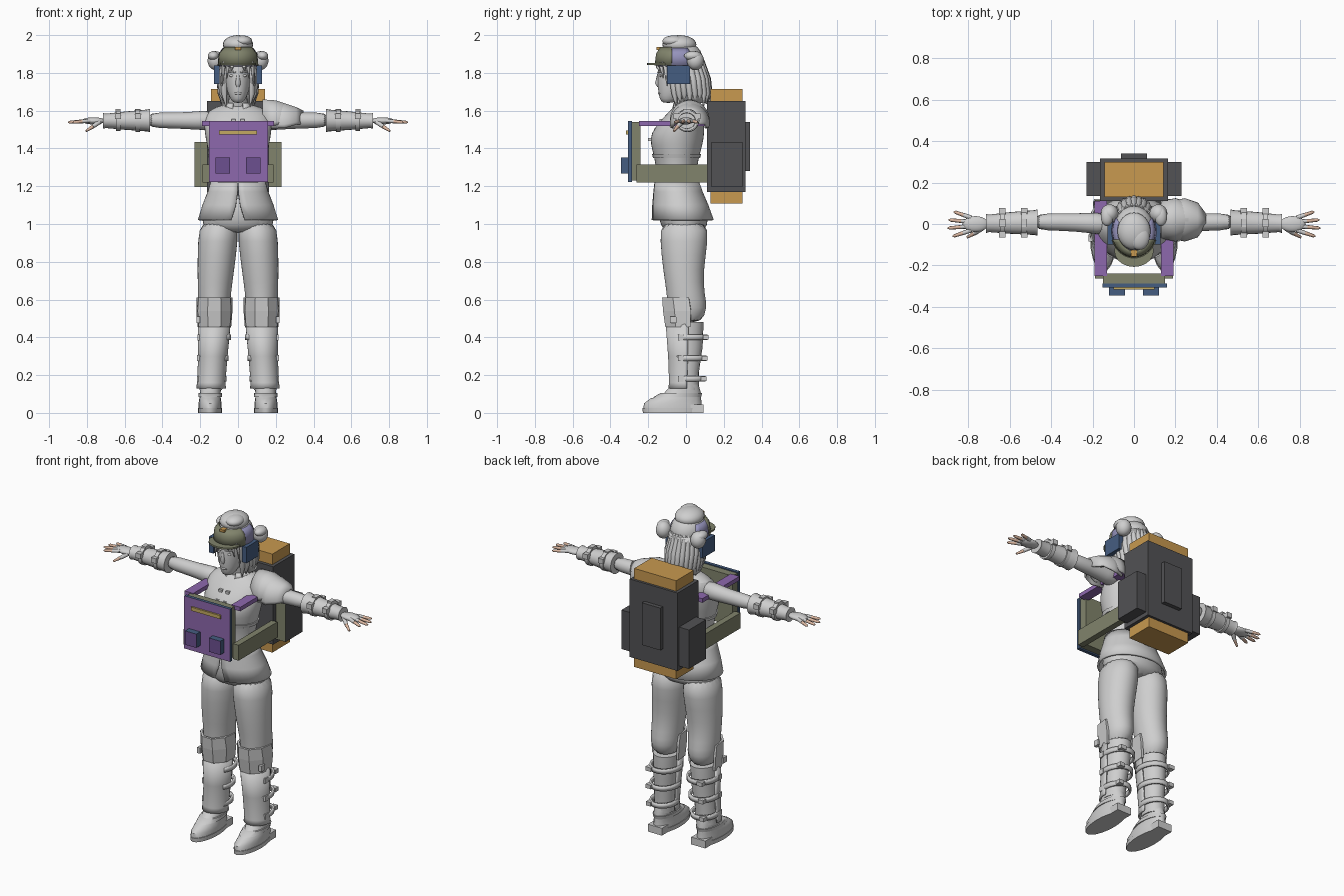
import bpy, bmesh, math
from math import pi, sin, cos
from mathutils import Vector, Matrix

if "Cube" in bpy.data.objects:
    bpy.data.objects.remove(bpy.data.objects["Cube"])


def material(name, *rgb):
    m = bpy.data.materials.new(name)
    m.use_nodes = True
    m.diffuse_color = (*rgb, 1)
    m.node_tree.nodes["Principled BSDF"].inputs["Base Color"].default_value = (*rgb, 1)
    return m


GREY = material("pale grey", .62, .62, .62)
DARK = material("charcoal", .085, .085, .09)
ORANGE = material("orange", .58, .32, .08)
PURPLE = material("purple", .27, .14, .42)
VIOLET = material("dark violet", .15, .08, .28)
OLIVE = material("olive", .22, .23, .15)
BLUE = material("navy blue", .06, .11, .22)
YELLOW = material("yellow", .55, .40, .12)
SKIN = material("skin", .72, .48, .36)
LAVENDER = material("lavender", .30, .29, .50)


def finish(bm, name, mat, mirror=False, smooth=False, subdivide=False, thick=0, front=None):
    """Turn a bmesh into a named object with its modifiers and colours."""
    bmesh.ops.recalc_face_normals(bm, faces=bm.faces)
    mesh = bpy.data.meshes.new(name)
    bm.to_mesh(mesh)
    bm.free()
    mesh.materials.append(mat)
    if front:
        mesh.materials.append(front)
        for face in mesh.polygons:
            face.material_index = int(face.normal.y < -.9)
    if smooth:
        mesh.shade_smooth()
        mesh.set_sharp_from_angle(angle=math.radians(45))
    obj = bpy.data.objects.new(name, mesh)
    bpy.context.collection.objects.link(obj)
    if mirror:
        obj.modifiers.new("Mirror", "MIRROR").use_mirror_merge = False
    if subdivide:
        obj.modifiers.new("Subdivision", "SUBSURF").levels = 1
        obj.modifiers["Subdivision"].render_levels = 1
    if thick:
        solid = obj.modifiers.new("Solidify", "SOLIDIFY")
        solid.thickness, solid.offset = thick, 0
    return obj


def box(name, x, y, z, mat, **kw):
    """Block between pairs of limits on each axis."""
    bm = bmesh.new()
    spans = [Vector(p) for p in zip(x, y, z)]
    size, mid = spans[1] - spans[0], (spans[0] + spans[1]) / 2
    bmesh.ops.create_cube(bm, size=1, matrix=Matrix.Translation(mid) @ Matrix.Diagonal((*size, 1)))
    return finish(bm, name, mat, **kw)


def ball(name, centre, radii, mat, **kw):
    bm = bmesh.new()
    place = Matrix.Translation(centre) @ Matrix.Diagonal((*radii, 1))
    bmesh.ops.create_uvsphere(bm, u_segments=24, v_segments=14, radius=1, matrix=place)
    return finish(bm, name, mat, smooth=True, **kw)


def loft(name, rings, mat, axis="z", sides=20, opening=None, **kw):
    """Skin ovals (along, centre a, centre b, radius a, radius b, gap); opening is the gap's direction."""
    bm = bmesh.new()
    closed = opening is None
    loops = []
    for along, a, b, ra, rb, *gap in rings:
        g = gap[0] if gap else 0
        loop = []
        for i in range(sides):
            t = (opening or 0) + g + (2 * pi - 2 * g) * i / (sides if closed else sides - 1)
            p, q = a + ra * cos(t), b + rb * sin(t)
            loop.append(bm.verts.new((p, q, along) if axis == "z" else (along, p, q)))
        loops.append(loop)
    for low, high in zip(loops, loops[1:]):
        for i in range(sides if closed else sides - 1):
            j = (i + 1) % sides
            bm.faces.new((low[i], low[j], high[j], high[i]))
    if closed:
        bm.faces.new(loops[0])
        bm.faces.new(loops[-1])
    kw.setdefault("smooth", True)
    return finish(bm, name, mat, **kw)


def strands(name, paths, mat, **kw):
    """Round tapering strands; each path is a list of (point, radius)."""
    bm = bmesh.new()
    for path in paths:
        previous = None
        turn = (Vector(path[-1][0]) - Vector(path[0][0])).to_track_quat("Z", "Y")
        for point, r in path:
            ring = [bm.verts.new(Vector(point) + turn @ Vector((r * cos(k * pi / 4), r * sin(k * pi / 4), 0)))
                    for k in range(8)]
            if previous:
                for k in range(8):
                    bm.faces.new((previous[k], previous[k - 1], ring[k - 1], ring[k]))
            else:
                bm.faces.new(ring)
            previous = ring
        bm.faces.new(previous)
    return finish(bm, name, mat, smooth=True, **kw)


FRONT, BACK = -pi / 2, pi / 2

# Torso, jacket and hips
loft("torso", [(1.15, 0, -.05, .14, .11), (1.25, 0, -.05, .135, .105), (1.34, 0, -.05, .145, .115),
               (1.42, 0, -.05, .168, .14), (1.48, 0, -.045, .178, .145), (1.55, 0, -.02, .185, .115),
               (1.6, 0, 0, .165, .085), (1.64, 0, .01, .07, .06)], GREY, subdivide=True)
loft("short_jacket_hem", [(1.35, 0, -.05, .154, .125), (1.37, 0, -.05, .16, .13)], GREY)
loft("jacket_skirt", [(1.22, 0, -.048, .14, .113, .01), (1.17, 0, -.042, .155, .125, .01),
                      (1.1, 0, -.03, .183, .143, .06), (1.02, 0, -.018, .207, .16, .17)],
     GREY, sides=32, opening=FRONT, thick=.012)
loft("belt", [(1.2, 0, -.047, .147, .12), (1.225, 0, -.048, .145, .117)], GREY)
loft("hips", [(1.16, 0, -.03, .15, .115), (1.06, 0, -.015, .19, .135), (.99, 0, -.01, .2, .128),
              (.95, 0, -.01, .12, .09)], GREY, subdivide=True)
loft("neck", [(1.58, 0, .005, .055, .055), (1.72, 0, -.03, .045, .05)], GREY)
loft("collar", [(1.595, 0, .0, .085, .075, .3), (1.64, 0, .0, .07, .065, .4)], GREY, opening=FRONT, thick=.012)
for k in range(3):
    box("chest_clasp", (.012, .035), (-.2 + .03 * k, -.1), (1.44 + .05 * k, 1.455 + .05 * k), GREY, mirror=True)

# Legs and boots
loft("trouser_leg", [(1.02, .1, -.01, .1, .125), (.92, .106, -.01, .108, .13), (.75, .118, -.015, .098, .107),
                     (.63, .125, -.002, .088, .1), (.56, .126, .008, .086, .108), (.47, .127, 0, .07, .085)],
     GREY, mirror=True, subdivide=True)
loft("boot_shaft", [(.48, .126, 0, .075, .093), (.35, .13, 0, .07, .088), (.22, .138, -.005, .062, .074),
                    (.12, .144, -.005, .06, .072)], GREY, mirror=True)
loft("shin_plate", [(.47, .126, 0, .082, .103, 1.45), (.3, .133, 0, .073, .09, 1.45),
                    (.16, .142, -.005, .07, .08, 1.45), (.13, .142, -.005, .074, .084, 1.45)],
     GREY, mirror=True, opening=BACK, thick=.01)
loft("knee_guard", [(.455, .125, -.005, .085, .105, 1.3), (.54, .125, -.005, .092, .118, 1.3),
                    (.61, .125, -.005, .09, .122, 1.4)],
     GREY, mirror=True, sides=6, opening=BACK, thick=.014, smooth=False)
box("knee_buckle", (.2, .22), (-.085, -.05), (.475, .51), GREY, mirror=True)
for z in (.18, .29, .40):
    x, r = .15 - z * .06, .055 + z * .05
    loft("boot_strap", [(z - .014, x, .01, r + .008, r + .024, .9), (z + .014, x, .01, r + .008, r + .024, .9)],
         GREY, mirror=True, opening=FRONT, thick=.012)
    box("strap_buckle", (x + r - .005, x + r + .014), (-.042, -.012), (z - .016, z + .016), GREY, mirror=True)
    box("back_buckle", (x + r * .4, x + r * .9), (r + .015, r + .045), (z - .012, z + .012), GREY, mirror=True)
loft("boot_foot", [(.02, .148, -.07, .061, .155), (.05, .148, -.07, .061, .153), (.075, .148, -.055, .057, .135),
                   (.1, .147, -.02, .054, .1), (.15, .145, -.005, .058, .072)], GREY, mirror=True)
loft("boot_sole", [(0, .148, -.07, .063, .158), (.025, .148, -.07, .064, .161)], GREY, mirror=True)
box("boot_heel", (.1, .196), (0, .092), (0, .045), GREY, mirror=True)
loft("ankle_strap", [(.085, .147, -.045, .061, .125), (.105, .147, -.025, .061, .11)], GREY, mirror=True)

# Arms, gauntlets and hands
loft("arm", [(.13, 0, 1.55, .06, .06), (.22, .005, 1.547, .047, .047), (.35, .01, 1.548, .042, .042),
             (.49, .01, 1.55, .042, .042)], GREY, axis="x", mirror=True, subdivide=True)
loft("gauntlet", [(.465, .007, 1.548, .064, .062), (.48, .007, 1.548, .06, .058), (.6, .005, 1.547, .052, .048),
                  (.7, .003, 1.546, .042, .038), (.715, .003, 1.546, .047, .042)], GREY, axis="x", mirror=True)
for x in (.53, .635):
    r = .081 - x * .04
    loft("gauntlet_strap", [(x - .012, .006, 1.548, r + .003, r), (x + .012, .006, 1.548, r + .003, r)],
         GREY, axis="x", mirror=True)
    for y in (-.066, .046):
        box("gauntlet_buckle", (x - .016, x + .016), (y, y + .03), (1.555, 1.585), GREY, mirror=True)
    box("gauntlet_stud", (x - .014, x + .014), (-.015, .025), (1.59, 1.61), GREY, mirror=True)
ball("palm", (.765, 0, 1.546), (.062, .038, .019), GREY, mirror=True)
fingers, tips = [], []
for k, reach in enumerate((.875, .9, .895, .87)):
    y = -.03 + .02 * k
    root, end = Vector((.785, y, 1.547)), Vector((reach, y * 2, 1.538))
    middle = root.lerp(end, .45)
    fingers.append([(root, .011), (middle, .01)])
    tips.append([(middle, .0095), (root.lerp(end, .9), .008), (end, .003)])
fingers.append([((.735, -.02, 1.54), .014), ((.77, -.045, 1.515), .011)])
tips.append([((.77, -.045, 1.515), .0105), ((.805, -.064, 1.492), .006)])
strands("fingers", fingers, GREY, mirror=True)
strands("fingertips", tips, SKIN, mirror=True)

# Left shoulder guard in two overlapping layers
for name, shift in (("shoulder_guard_upper", 0), ("shoulder_guard_lower", .045)):
    loft(name, [(.13 + shift, .02, 1.55 - shift / 3, .085, .105, 1.3), (.2 + shift, .02, 1.55 - shift / 3, .1, .1, 1.3),
                (.26 + shift, .02, 1.55 - shift / 3, .08, .08, 1.45), (.3 + shift, .02, 1.55 - shift / 3, .025, .06, 1.5)],
         GREY, axis="x", opening=FRONT, thick=.01)

# Head and face
loft("head", [(1.64, 0, -.095, .024, .028), (1.66, 0, -.09, .04, .05), (1.7, 0, -.068, .058, .08),
              (1.76, 0, -.052, .069, .101), (1.82, 0, -.045, .073, .106), (1.88, 0, -.04, .07, .1),
              (1.93, 0, -.03, .04, .06)], GREY, subdivide=True)
strands("nose", [[((0, -.145, 1.795), .007), ((0, -.15, 1.745), .014), ((0, -.143, 1.725), .009)]], GREY)
ball("lips", (0, -.138, 1.692), (.021, .01, .008), GREY)
ball("eye", (.03, -.134, 1.785), (.016, .008, .007), GREY, mirror=True)
strands("brow", [[((.012, -.148, 1.803), .005), ((.05, -.127, 1.808), .004)]], GREY, mirror=True)

# Hair: crown, top knot, side buns and hanging locks
ball("hair_crown", (0, -.03, 1.875), (.098, .118, .095), GREY)
ball("top_knot", (0, -.035, 1.95), (.08, .09, .05), GREY)
ball("top_knot_curl", (.025, -.065, 1.968), (.05, .06, .03), GREY)
ball("hair_bun", (.118, .05, 1.865), (.043, .045, .05), GREY, mirror=True)
ball("bun_curl", (.13, .035, 1.89), (.03, .045, .025), GREY, mirror=True)
loft("back_hair", [(1.87, 0, -.02, .09, .105, 1.2), (1.75, 0, .005, .092, .105, 1.2),
                   (1.64, 0, .02, .082, .09, 1.2)], GREY, opening=FRONT, thick=.02)
locks = []
for k in range(19):
    a = math.radians(-38 + k * 256 / 18)
    c, s = cos(a), sin(a)
    tip = 1.62 + .015 * (k % 3)
    locks.append([((.08 * c, -.02 + .1 * s, 1.88), .012), ((.095 * c, .0 + .113 * s, 1.77), .019),
                  ((.092 * c, .01 + .115 * s, 1.69), .016), ((.08 * c, .015 + .105 * s, tip), .003)])
for side in (-1, 1):
    for k in range(3):
        x = side * (.03 + .02 * k)
        locks.append([((x, -.145 + .012 * k, 1.86), .012), ((x * 1.1, -.15 + .02 * k, 1.83), .01),
                      ((x * 1.2, -.14 + .02 * k, 1.81 - .04 * k), .002)])
strands("hair_locks", locks, GREY)

# Visor cap, side bands and ear boxes
loft("headband", [(1.835, 0, -.035, .106, .122, 1.0), (1.9, 0, -.035, .1, .116, 1.0), (1.93, 0, -.035, .08, .095, 1.1)],
     LAVENDER, opening=BACK, thick=.006)
loft("cap_front", [(1.84, 0, -.035, .109, .127, 1.9), (1.9, 0, -.035, .103, .12, 1.9),
                   (1.935, 0, -.035, .078, .098, 2.0)], OLIVE, opening=BACK, thick=.008)
loft("cap_brim", [(1.842, 0, -.13, .095, .077), (1.852, 0, -.13, .095, .077)], OLIVE)
box("cap_badge", (-.015, .015), (-.157, -.125), (1.922, 1.937), ORANGE)
box("ear_box", (.098, .127), (-.1, .02), (1.742, 1.84), BLUE, mirror=True)

# Backpack
box("pack_body", (-.163, .163), (.11, .315), (1.17, 1.65), DARK)
box("pack_roll", (-.143, .143), (.13, .3), (1.108, 1.715), ORANGE)
box("pack_back_plate", (-.063, .063), (.31, .34), (1.28, 1.54), DARK)
box("pack_side_pocket", (.16, .23), (.135, .3), (1.195, 1.435), DARK, mirror=True, front=OLIVE)

# Chest rig and its straps
box("chest_plate", (-.15, .15), (-.287, -.24), (1.23, 1.54), OLIVE)
box("chest_panel", (-.153, .16), (-.306, -.286), (1.222, 1.546), BLUE, front=PURPLE)
box("panel_bar", (-.1, .1), (-.317, -.305), (1.473, 1.495), YELLOW)
box("panel_pouch", (.043, .12), (-.344, -.305), (1.268, 1.353), BLUE, mirror=True, front=VIOLET)
box("shoulder_strap", (.13, .19), (-.25, .112), (1.52, 1.545), PURPLE, mirror=True)
box("waist_strap", (.15, .188), (-.262, .115), (1.22, 1.315), OLIVE, mirror=True)
